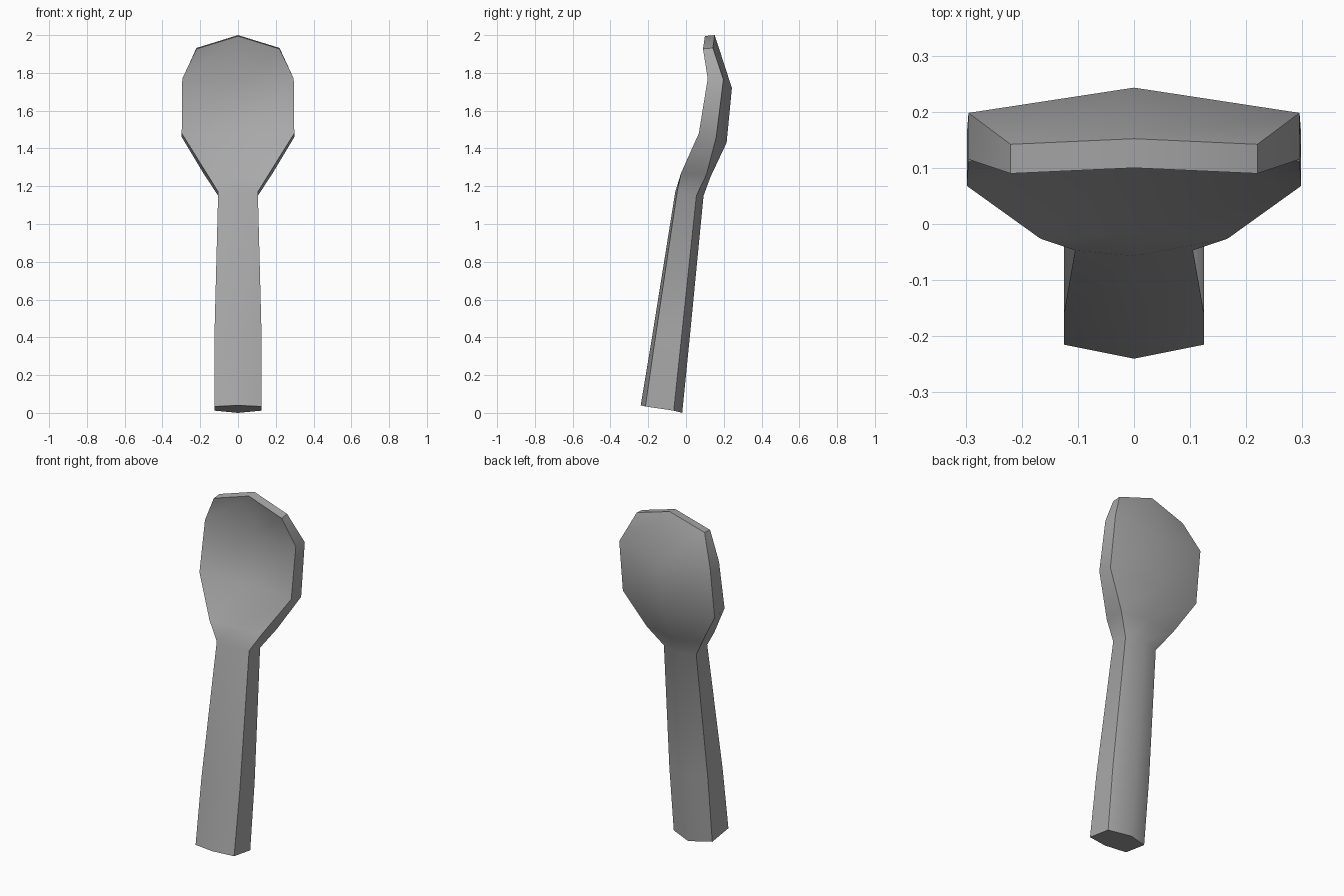
import bpy
import bmesh
import math

old = bpy.data.objects.get("Cube")
if old:
    bpy.data.objects.remove(old, do_unlink=True)


def make_material(name, value):
    mat = bpy.data.materials.new(name)
    mat.use_nodes = True
    colour = (value, value, value, 1)
    mat.diffuse_color = colour
    mat.node_tree.nodes["Principled BSDF"].inputs["Base Color"].default_value = colour
    return mat


# Each section: front middle (y, z), front edge (x, y, z),
# back edge (x, y, z), back middle (y, z)
sections = [
    # handle
    ((-.24, .04), (.125, -.215, .034), (.125, -.065, .012), (-.02, 0)),
    ((-.18, .4), (.125, -.162, .4), (.125, -.024, .4), (.02, .4)),
    ((-.057, 1.17), (.105, -.047, 1.17), (.105, .055, 1.15), (.093, 1.15)),
    # neck
    ((-.02, 1.27), (.167, -.026, 1.27), (.178, .108, 1.26), (.13, 1.25)),
    # bowl
    ((.12, 1.47), (.298, .068, 1.48), (.298, .16, 1.46), (.215, 1.43)),
    ((.172, 1.74), (.295, .115, 1.77), (.295, .198, 1.765), (.243, 1.72)),
    ((.1, 1.995), (.22, .09, 1.927), (.22, .142, 1.932), (.152, 2)),
]


def mirror(p):
    return (-p[0], p[1], p[2])


# Loft the six-sided sections into one closed spoon
bm = bmesh.new()
rings = []
for front, front_edge, back_edge, back in sections:
    points = [(0, *front), front_edge, back_edge,
              (0, *back), mirror(back_edge), mirror(front_edge)]
    rings.append([bm.verts.new(p) for p in points])

for low, high in zip(rings, rings[1:]):
    for i in range(len(low)):
        j = (i + 1) % len(low)
        bm.faces.new((low[i], low[j], high[j], high[i]))

# Handle end and the two-sided rim at the tip
bm.faces.new(rings[0][::-1])
tip = rings[-1]
bm.faces.new(tip[:4])
bm.faces.new(tip[3:] + tip[:1])
bmesh.ops.recalc_face_normals(bm, faces=bm.faces)

mesh = bpy.data.meshes.new("spoon")
bm.to_mesh(mesh)
bm.free()
mesh.materials.append(make_material("grey metal", .4))

spoon = bpy.data.objects.new("spoon", mesh)
bpy.context.collection.objects.link(spoon)

# Soft surfaces with crisp rim and handle edges
bpy.ops.object.select_all(action="DESELECT")
spoon.select_set(True)
bpy.context.view_layer.objects.active = spoon
bpy.ops.object.shade_smooth_by_angle(angle=math.radians(40))
